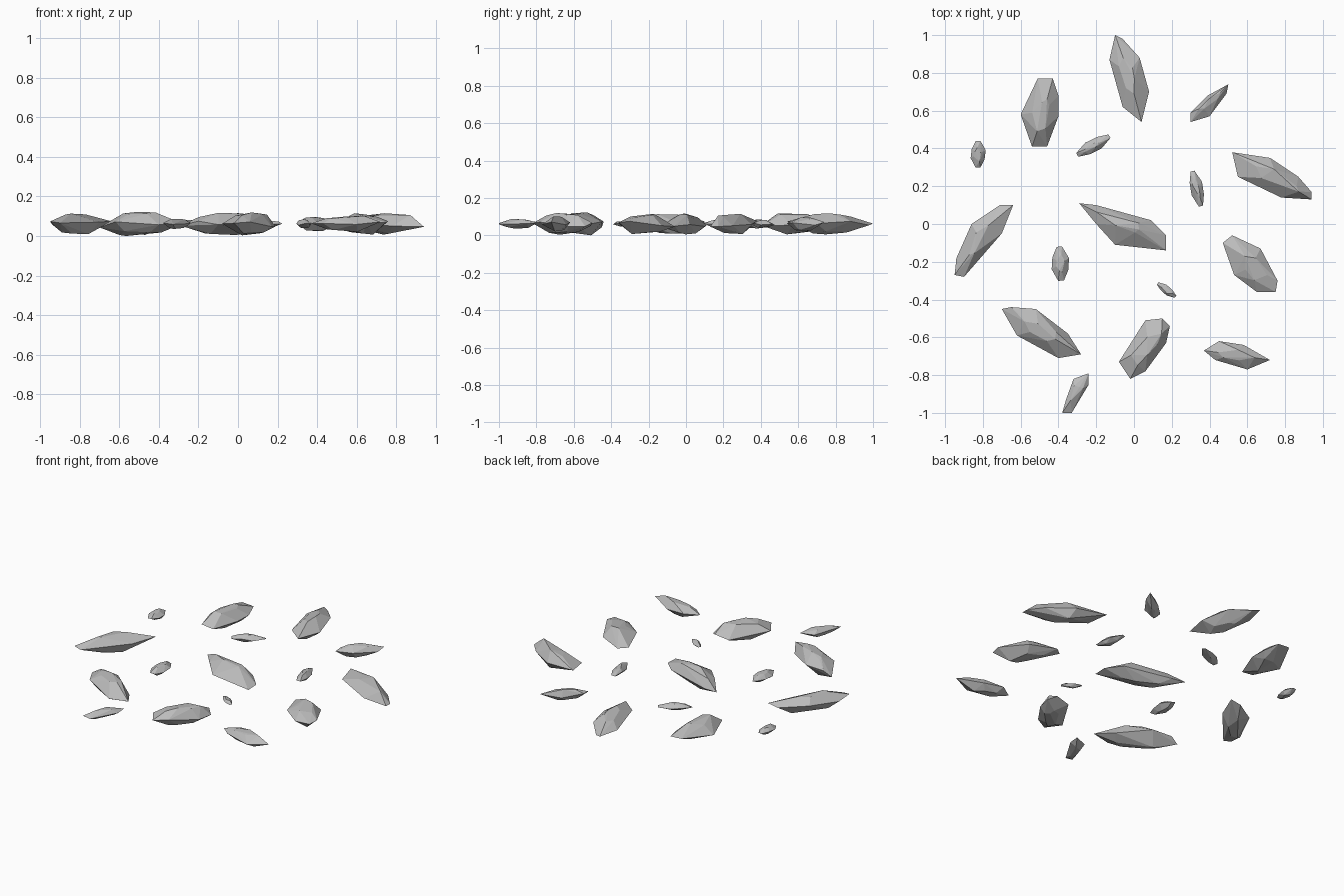
import bpy
import bmesh
import random
from mathutils import Vector

default = bpy.data.objects.get("Cube")
if default:
    bpy.data.objects.remove(default, do_unlink=True)

random.seed(4)

# One plain stone colour for every rock
stone = bpy.data.materials.new("stone_grey")
stone.use_nodes = True
colour = (0.5, 0.5, 0.5, 1)
stone.diffuse_color = colour
stone.node_tree.nodes["Principled BSDF"].inputs["Base Color"].default_value = colour

MIDDLE = 0.061


def rock(name, outline, half_height, middle=MIDDLE):
    """Chipped stone: a girdle outline with faceted caps above and below."""
    girdle = [Vector((x, y, 0)) for x, y in outline]
    centre = sum(girdle, Vector()) / len(girdle)
    points = [p + Vector((0, 0, random.uniform(-0.3, 0.3))) for p in girdle]
    for side in (1, -1):
        peak = random.randrange(len(girdle))
        # Caps lean sideways so that the ridge sits off centre
        for i, p in enumerate(girdle):
            cap = centre.lerp(p, random.uniform(0.25, 0.62))
            cap.z = side * (1 if i == peak else random.uniform(0.6, 0.95))
            points.append(cap)

    bm = bmesh.new()
    for p in points:
        bm.verts.new((p.x, p.y, middle + p.z * half_height))
    hull = bmesh.ops.convex_hull(bm, input=bm.verts)
    inner = {g for g in hull["geom_interior"] + hull["geom_unused"]
             if isinstance(g, bmesh.types.BMVert)}
    bmesh.ops.delete(bm, geom=list(inner), context="VERTS")
    # Merge nearly level triangles into broad chipped facets
    bmesh.ops.dissolve_limit(bm, angle_limit=0.1, verts=bm.verts, edges=bm.edges)
    bmesh.ops.recalc_face_normals(bm, faces=bm.faces)

    mesh = bpy.data.meshes.new(name)
    bm.to_mesh(mesh)
    bm.free()
    mesh.materials.append(stone)
    obj = bpy.data.objects.new(name, mesh)
    bpy.context.collection.objects.link(obj)
    return obj


def pebble(name, tail, tip, width, half_height):
    """Small stone: a slightly skewed lozenge between two end points."""
    a, b = Vector(tail), Vector(tip)
    along = b - a
    across = Vector((-along.y, along.x)).normalized() * width / 2
    shape = ((0, 0.35), (0.35, 1), (0.7, 0.85), (1, 0.3),
             (1, -0.3), (0.65, -1), (0.3, -0.85), (0, -0.3))
    outline = [tuple(a + along * t + across * s) for t, s in shape]
    return rock(name, outline, half_height)


# Large rocks
rock("centre_rock", [(-.29, .11), (-.2, .1), (.09, .02), (.17, -.06),
                     (.17, -.14), (-.1, -.11), (-.2, 0)], 0.056)
rock("back_rock", [(-.1, 1), (-.06, .98), (.03, .88), (.08, .7),
                   (.04, .54), (-.06, .62), (-.13, .87)], 0.056)
rock("back_right_rock", [(-.51, .77), (-.43, .77), (-.4, .68), (-.4, .57),
                         (-.46, .41), (-.54, .41), (-.6, .58)], 0.056)
rock("left_rock", [(.52, .38), (.72, .35), (.87, .25), (.94, .17),
                   (.94, .13), (.78, .14), (.55, .25)], 0.054)
rock("right_rock", [(-.64, .1), (-.71, .1), (-.86, 0), (-.94, -.18),
                    (-.95, -.27), (-.9, -.28), (-.7, -.05)], 0.052)
rock("front_left_rock", [(.52, -.06), (.47, -.1), (.53, -.27), (.65, -.36),
                         (.75, -.36), (.76, -.3), (.67, -.13)], 0.054)
rock("front_right_rock", [(-.7, -.45), (-.65, -.44), (-.52, -.45), (-.35, -.58),
                          (-.28, -.69), (-.4, -.71), (-.62, -.59)], 0.061)
rock("front_rock", [(.06, -.51), (.15, -.5), (.19, -.54), (.17, -.63),
                    (.06, -.78), (-.02, -.82), (-.08, -.73)], 0.058)

# Medium slivers
rock("back_left_sliver", [(.5, .74), (.49, .69), (.4, .57), (.3, .54),
                          (.3, .59), (.39, .68)], 0.036)
rock("front_left_sliver", [(.37, -.67), (.45, -.62), (.58, -.64), (.72, -.72),
                           (.6, -.77), (.43, -.72)], 0.04)
rock("front_right_sliver", [(-.24, -.79), (-.24, -.85), (-.33, -1), (-.38, -1),
                            (-.36, -.93), (-.32, -.82)], 0.026)

# Small pebbles between the large rocks
pebble("back_pebble", (-.3, .365), (-.13, .465), 0.07, 0.022)
pebble("right_pebble", (-.825, .3), (-.825, .44), 0.08, 0.024)
pebble("left_pebble", (.355, .095), (.31, .28), 0.07, 0.022)
pebble("inner_right_pebble", (-.385, -.3), (-.395, -.12), 0.095, 0.026)
pebble("front_pebble", (.125, -.315), (.22, -.385), 0.045, 0.014)
